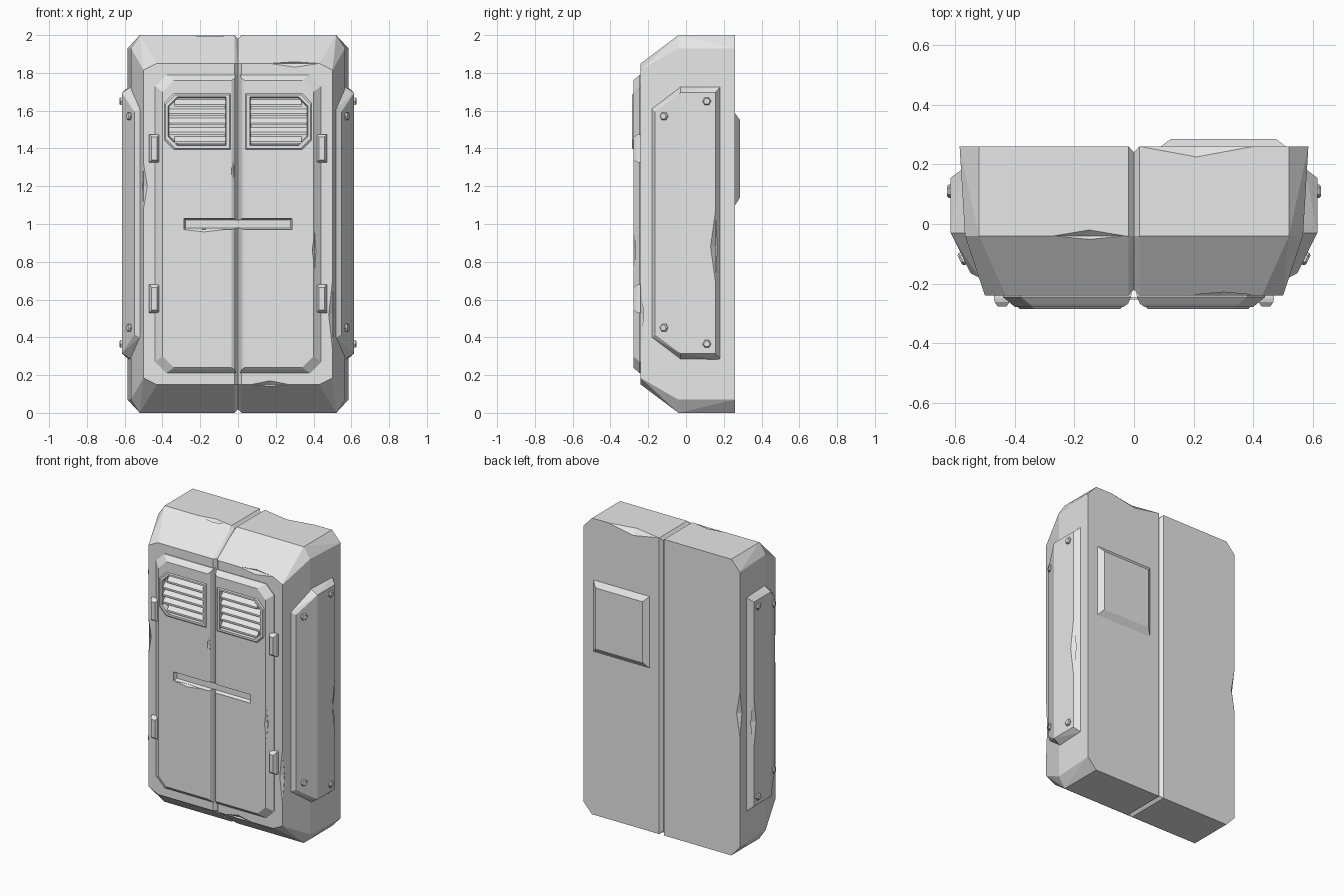
import bpy, bmesh, math
from mathutils import Vector, Matrix

old = bpy.data.objects.get("Cube")
if old:
    bpy.data.objects.remove(old, do_unlink=True)

grey = bpy.data.materials.new("plain_grey")
grey.use_nodes = True
grey.diffuse_color = (0.8, 0.8, 0.8, 1)
grey.node_tree.nodes["Principled BSDF"].inputs["Base Color"].default_value = (0.8, 0.8, 0.8, 1)


def hull(name, pts, s=1):
    """Flat-faced convex solid around points, mirrored in x when s is -1."""
    bm = bmesh.new()
    for x, y, z in pts:
        bm.verts.new((x * s, y, z))
    res = bmesh.ops.convex_hull(bm, input=bm.verts)
    junk = {v for v in res["geom_interior"] + res["geom_unused"] if isinstance(v, bmesh.types.BMVert)}
    bmesh.ops.delete(bm, geom=list(junk), context='VERTS')
    bmesh.ops.dissolve_limit(bm, angle_limit=math.radians(1), verts=bm.verts, edges=bm.edges)
    bmesh.ops.recalc_face_normals(bm, faces=bm.faces)
    me = bpy.data.meshes.new(name)
    bm.to_mesh(me)
    bm.free()
    me.materials.append(grey)
    ob = bpy.data.objects.new(name, me)
    bpy.context.collection.objects.link(ob)
    return ob


def ring(y, x0, x1, z0, z1, cx, cz=None):
    """Outline at depth y with its two outer corners cut off."""
    cz = cx if cz is None else cz
    return [(x0, y, z0), (x1 - cx, y, z0), (x1, y, z0 + cz),
            (x1, y, z1 - cz), (x1 - cx, y, z1), (x0, y, z1)]


def box(x0, x1, y0, y1, z0, z1):
    return [(x, y, z) for x in (x0, x1) for y in (y0, y1) for z in (z0, z1)]


def cut(target, cutter):
    """Subtract the cutter from the target, then discard it."""
    mod = target.modifiers.new("cut", 'BOOLEAN')
    mod.operation = 'DIFFERENCE'
    mod.solver = 'EXACT'
    mod.object = cutter
    bpy.context.view_layer.objects.active = target
    bpy.ops.object.modifier_apply(modifier=mod.name)
    bpy.data.objects.remove(cutter, do_unlink=True)


def chip(target, at, axis, length, r=0.02):
    """Knock a long shallow dent out of an edge."""
    c = Vector(at)
    pts = []
    for i in range(3):
        d = Vector((0, 0, 0))
        d[i] = length / 2 if i == axis else r
        pts += [c + d, c - d]
    cut(target, hull("chip_cutter", pts))


def screw(name, at, normal):
    """Six-sided bolt head facing along normal."""
    turn = Vector(normal).to_track_quat('Z', 'Y').to_matrix().to_4x4()
    pts = []
    for r, h in ((0.023, -0.012), (0.023, 0.006), (0.017, 0.013)):
        for k in range(6):
            a = k * math.pi / 3
            pts.append(Matrix.Translation(at) @ turn @ Vector((r * math.cos(a), r * math.sin(a), h)))
    return hull(name, pts)


for s, side in ((1, "left"), (-1, "right")):
    # Body half, with a shallow V groove where the halves meet
    pts = []
    for x, g in ((0, 0.02), (0.018, 0)):
        for y, z in ((0.26 - g, g), (-0.04, g), (-0.24 + g, 0.15), (-0.24 + g, 1.85),
                     (-0.04, 2 - g), (0.26 - g, 2 - g)):
            pts.append((x, y, z))
    pts += ring(0.26, 0.018, 0.585, 0, 2, 0.065, 0.07)
    pts += ring(-0.04, 0.018, 0.567, 0, 2, 0.047, 0.07)
    pts += ring(-0.24, 0.018, 0.5, 0.15, 1.85, 0.07, 0.035)
    body = hull(side + "_body", pts, s)

    # Raised door with bevelled rim
    door = hull(side + "_door",
                ring(-0.23, 0.008, 0.44, 0.21, 1.79, 0.06)
                + ring(-0.245, 0.01, 0.44, 0.21, 1.79, 0.06)
                + ring(-0.268, 0.02, 0.41, 0.23, 1.77, 0.06)
                + ring(-0.278, 0.035, 0.40, 0.24, 1.76, 0.06), s)

    # Vent: thin rim, tapered recess and tilted slats
    rim = hull(side + "_vent_rim",
               ring(-0.27, 0.04, 0.39, 1.395, 1.69, 0.05)
               + ring(-0.279, 0.04, 0.39, 1.395, 1.69, 0.05)
               + ring(-0.285, 0.046, 0.384, 1.401, 1.684, 0.05), s)
    for ob in (rim, door):
        cut(ob, hull("vent_cutter",
                     ring(-0.30, 0.06, 0.372, 1.412, 1.675, 0.05)
                     + ring(-0.252, 0.068, 0.364, 1.42, 1.667, 0.045), s))
    for i in range(5):
        z = 1.425 + i * 0.049
        inset = 0.03 if i in (0, 4) else 0
        hull(f"{side}_slat_{i + 1}",
             [(x, y, z + h) for x in (0.066, 0.366 - inset)
              for y, h in ((-0.25, 0.0), (-0.25, 0.04), (-0.28, 0.012), (-0.28, 0.0))], s)

    # Recess for the handle
    cut(door, hull("slot_cutter", box(-0.1, 0.287, -0.3, -0.27, 0.972, 1.03)
                   + box(-0.1, 0.275, -0.255, -0.25, 0.982, 1.02), s))

    # Hinges
    for z, place in ((1.4, "upper"), (0.605, "lower")):
        hull(f"{side}_{place}_hinge",
             box(0.415, 0.47, -0.25, -0.23, z - 0.075, z + 0.075)
             + box(0.418, 0.467, -0.262, -0.25, z - 0.072, z + 0.072)
             + box(0.428, 0.457, -0.277, -0.25, z - 0.06, z + 0.06), s)

    # Side armour panel wrapping round the front corner
    half = []
    for x, y, h in ((0.615, -0.03, 0.69), (0.615, 0.155, 0.69), (0.575, 0.185, 0.725),
                    (0.56, -0.03, 0.725), (0.548, -0.165, 0.59), (0.52, -0.18, 0.605),
                    (0.5, 0.185, 0.725), (0.5, -0.03, 0.725), (0.48, -0.15, 0.605)):
        half += [(x, y, 1.005 + h), (x, y, 1.005 - h)]
    panel = hull(side + "_side_panel", half, s)
    chip(panel, (s * 0.615, 0.155, 0.88), 2, 0.36, 0.025)

    # Bolts on the panel
    for place, x, y, zs, n in (("rear", 0.615, 0.11, (1.65, 0.365), (s, 0, 0)),
                               ("front", 0.573, -0.115, (1.57, 0.45), (s * 0.89, -0.46, 0))):
        for z, level in zip(zs, ("upper", "lower")):
            screw(f"{side}_{place}_{level}_bolt", (s * x, y, z), n)

    # Battle wear along the edges
    if s == 1:
        chip(body, (0.21, 0.26, 2.0), 0, 0.38, 0.035)
        chip(body, (0.3, -0.24, 1.85), 0, 0.26)
        chip(body, (0.17, -0.24, 0.15), 0, 0.2)
        chip(body, (0.5, -0.24, 0.52), 2, 0.36)
        chip(door, (0.405, -0.275, 0.86), 2, 0.24, 0.015)
    else:
        chip(body, (-0.15, -0.04, 2.0), 0, 0.24)
        chip(body, (-0.5, -0.24, 1.2), 2, 0.24)
        chip(body, (-0.585, 0.26, 0.97), 2, 0.3, 0.025)
        chip(door, (-0.025, -0.275, 1.28), 2, 0.16, 0.013)
        chip(door, (-0.18, -0.278, 0.97), 0, 0.2, 0.012)

# Floor of the handle recess
hull("handle_plate", box(-0.277, 0.277, -0.254, -0.245, 0.98, 1.022))

# Bevelled plate on the back
hull("back_plate", box(0.09, 0.51, 0.25, 0.26, 1.1, 1.585)
     + box(0.125, 0.475, 0.26, 0.286, 1.14, 1.55))
